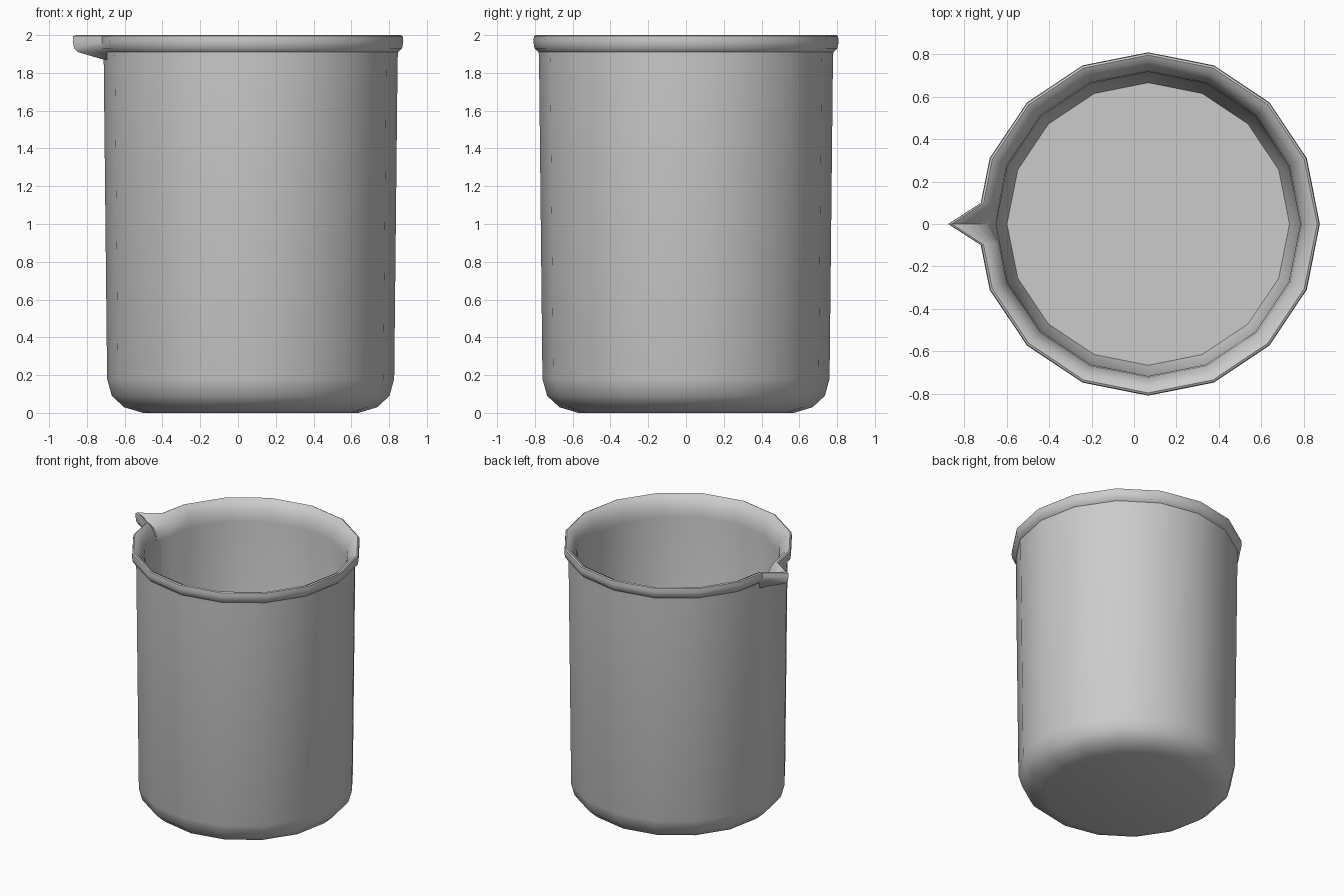
import bpy, bmesh, math

if "Cube" in bpy.data.objects:
    bpy.data.objects.remove(bpy.data.objects["Cube"])

CX = 0.067      # body axis, shifted so the spout balances the width
SIDES = 16

# Profile rows: radius, height, spout tip radius (None = no spout)
PROFILE = [
    # outside: base, rounded heel, wall
    (0.57, 0.0, None), (0.67, 0.03, None), (0.735, 0.09, None),
    (0.76, 0.18, None), (0.778, 1.87, None),
    # rolled rim with pouring spout
    (0.78, 1.91, 0.915), (0.802, 1.93, 0.935), (0.808, 1.965, 0.942),
    (0.805, 1.995, 0.94), (0.795, 2.0, 0.925),
    # inside: flare, wall, floor
    (0.765, 1.985, 0.885), (0.738, 1.94, 0.82), (0.722, 1.90, 0.755),
    (0.716, 1.85, None), (0.702, 0.18, None), (0.665, 0.08, None),
]


def ring(r, tip):
    """16-sided ring whose left corner is split into three spout points."""
    step = 2 * math.pi / SIDES
    pts = []
    for k in range(SIDES):
        if k != SIDES // 2:
            pts.append((r * math.cos(k * step), r * math.sin(k * step)))
            continue
        bx = -r + 0.32 * r * (1 - math.cos(step))
        by = 0.32 * r * math.sin(step)
        pts += [(bx, by), (-(tip or r), 0), (bx, -by)]
    return pts


# Beaker shell: skin the rings, then cap the base and inner floor
bm = bmesh.new()
rings = [[bm.verts.new((x + CX, y, z)) for x, y in ring(r, tip)]
         for r, z, tip in PROFILE]
for a, b in zip(rings, rings[1:]):
    n = len(a)
    for i in range(n):
        j = (i + 1) % n
        bm.faces.new((a[i], a[j], b[j], b[i]))
bm.faces.new(rings[0][::-1])
bm.faces.new(rings[-1])
bmesh.ops.recalc_face_normals(bm, faces=bm.faces)

mesh = bpy.data.meshes.new("beaker")
bm.to_mesh(mesh)
bm.free()
beaker = bpy.data.objects.new("beaker", mesh)
bpy.context.collection.objects.link(beaker)

# Smooth walls, sharp creases
bpy.context.view_layer.objects.active = beaker
beaker.select_set(True)
bpy.ops.object.shade_smooth_by_angle(angle=math.radians(40))
